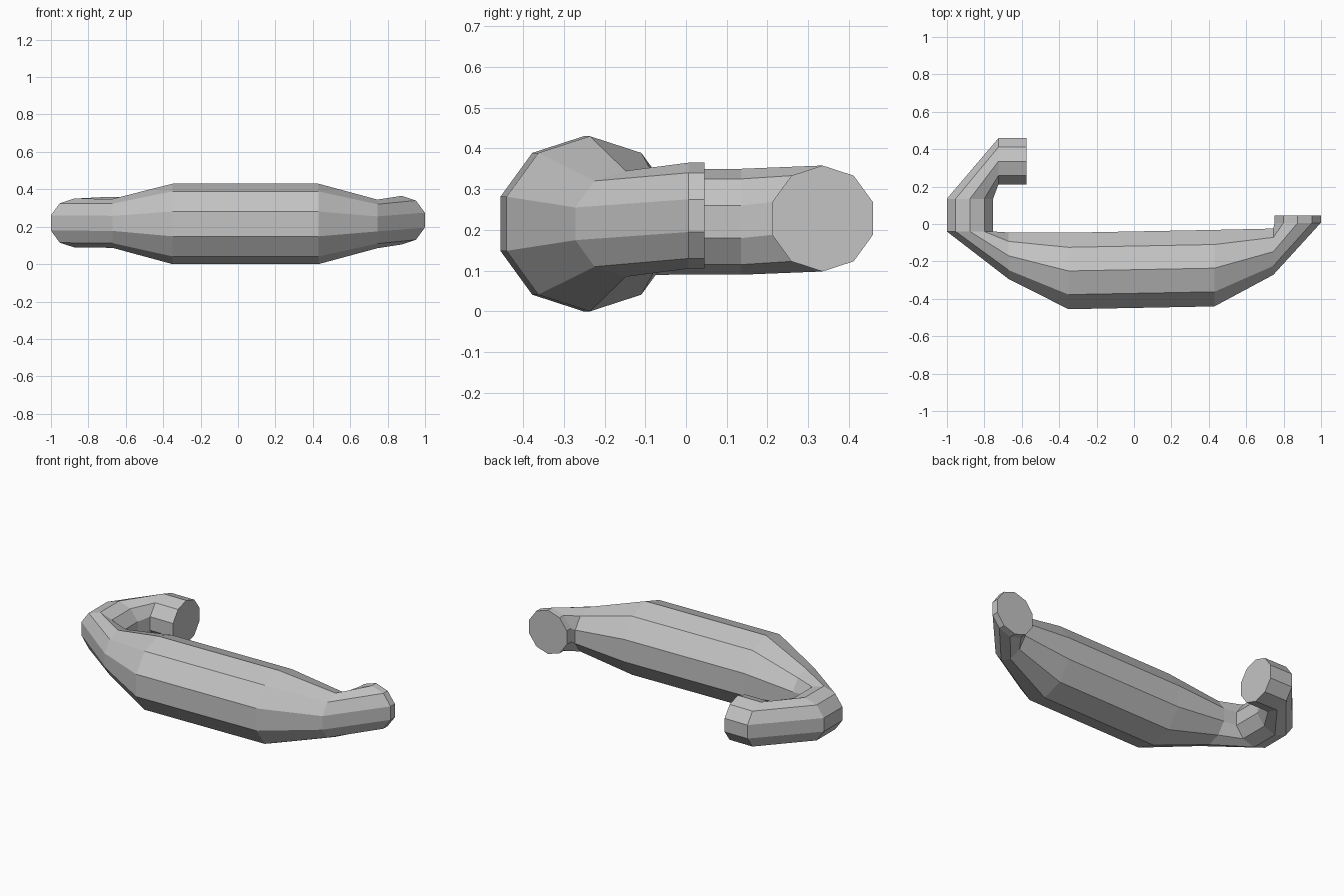
import bpy, bmesh, math

if "Cube" in bpy.data.objects:
    bpy.data.objects.remove(bpy.data.objects["Cube"])

SIDES = 10

# Cross-sections along the tube: centre x, y, z, radius, outward direction
SECTIONS = [
    (-0.575, 0.335, 0.228, 0.130, (0, 1)),     # open hook end
    (-0.725, 0.335, 0.228, 0.130, (0, 1)),
    (-0.877, 0.135, 0.220, 0.130, (-1, 0)),    # hook bend
    (-0.877, -0.040, 0.220, 0.130, (-1, 0)),
    (-0.670, -0.170, 0.218, 0.131, (0, -1)),   # neck
    (-0.350, -0.251, 0.215, 0.215, (0, -1)),   # thick grip
    (0.430, -0.236, 0.215, 0.215, (0, -1)),
    (0.745, -0.148, 0.215, 0.130, (0, -1)),    # neck
    (0.875, 0.006, 0.235, 0.130, (1, 0)),      # short end
    (0.875, 0.046, 0.235, 0.130, (1, 0)),
]

grey = bpy.data.materials.new("grey")
grey.diffuse_color = (0.55, 0.55, 0.55, 1)
grey.use_nodes = True
grey.node_tree.nodes["Principled BSDF"].inputs["Base Color"].default_value = grey.diffuse_color


def loft(name, sections, material):
    """Join ten-sided rings into a capped, flat-faced tube."""
    bm = bmesh.new()
    rings = []
    for x, y, z, r, (ux, uy) in sections:
        ring = []
        for i in range(SIDES):
            a = 2 * math.pi * i / SIDES
            out = r * math.sin(a)
            ring.append(bm.verts.new((x + ux * out, y + uy * out, z + r * math.cos(a))))
        rings.append(ring)
    for a, b in zip(rings, rings[1:]):
        for i in range(SIDES):
            j = (i + 1) % SIDES
            bm.faces.new((a[i], a[j], b[j], b[i]))
    bm.faces.new(rings[0])
    bm.faces.new(rings[-1])
    bmesh.ops.recalc_face_normals(bm, faces=bm.faces)
    mesh = bpy.data.meshes.new(name)
    bm.to_mesh(mesh)
    bm.free()
    mesh.materials.append(material)
    obj = bpy.data.objects.new(name, mesh)
    bpy.context.collection.objects.link(obj)
    return obj


# Curved handle with a hooked end
loft("curved_handle", SECTIONS, grey)
